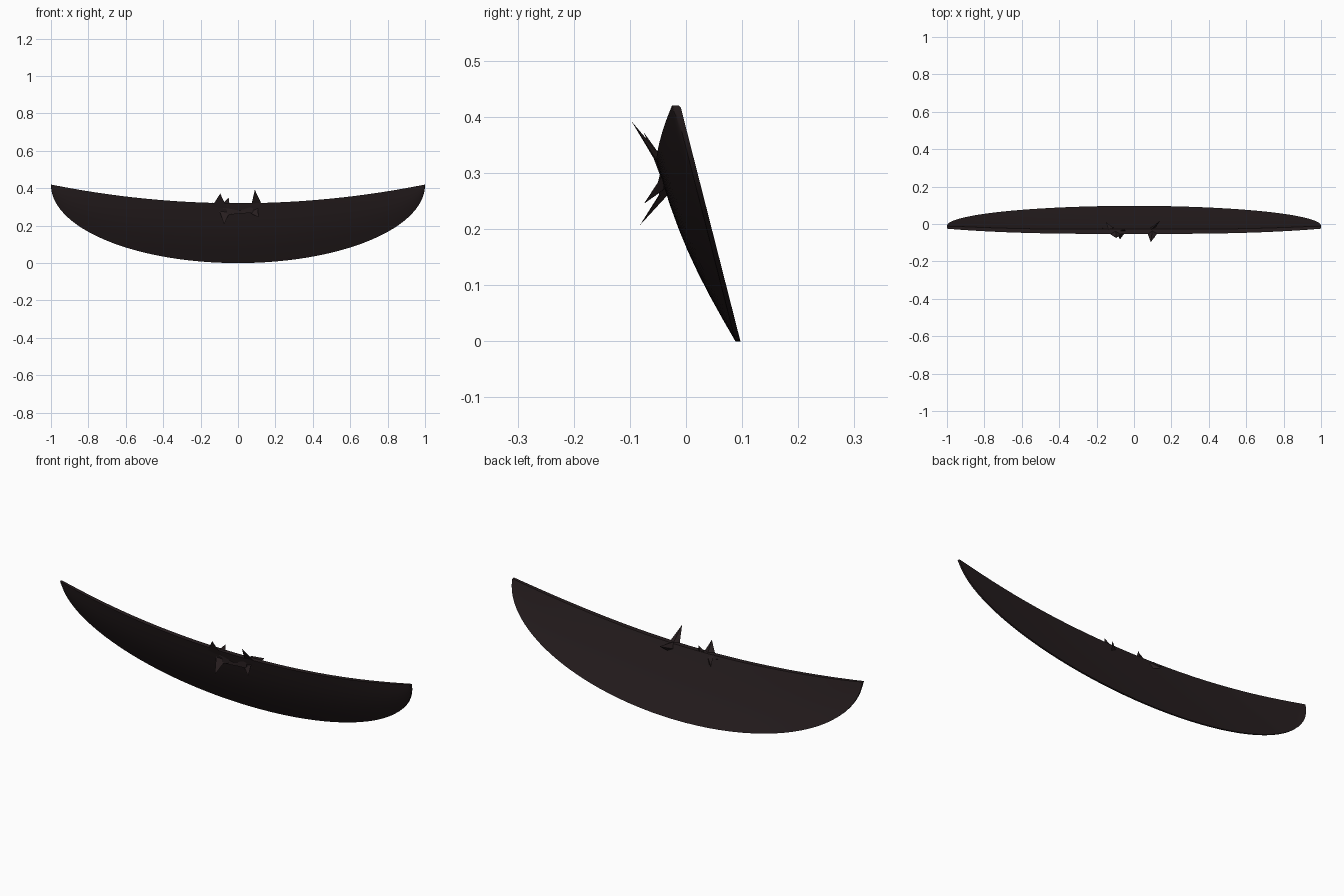
import bpy, bmesh, math
from mathutils import Vector

if "Cube" in bpy.data.objects:
    bpy.data.objects.remove(bpy.data.objects["Cube"])

mat = bpy.data.materials.new("dark_brown")
mat.diffuse_color = (0.02, 0.013, 0.014, 1)
mat.use_nodes = True
mat.node_tree.nodes["Principled BSDF"].inputs["Base Color"].default_value = mat.diffuse_color


def finish(bm, name):
    bmesh.ops.remove_doubles(bm, verts=bm.verts, dist=0.0003)
    bmesh.ops.recalc_face_normals(bm, faces=bm.faces)
    me = bpy.data.meshes.new(name)
    bm.to_mesh(me)
    bm.free()
    ob = bpy.data.objects.new(name, me)
    me.materials.append(mat)
    bpy.context.collection.objects.link(ob)
    return ob


# Crescent blade: closed cross-section rings swept along x
def ring(t, n=8):
    x = math.sin(t)
    zb = 0.417 * (1 - math.cos(t))
    zt = 0.32 + 0.1 * x * x
    yb = 0.097 - 0.255 * zb
    yt = -0.053 + 0.028 * abs(x) ** 3
    thick = 0.012 + 0.013 * math.cos(t)
    span = (zt - zb) / 0.32
    front, back = [], []
    for i in range(n + 1):
        v = i / n
        z = zb + (zt - zb) * v
        bulge = 0.014 * math.sin(math.pi * v) * span
        front.append((x, (yb - 0.009) * (1 - v) + yt * v - bulge, z))
        back.append((x, yb * (1 - v) + (yt + thick) * v - bulge * 0.4, z))
    return front + back[::-1]


bm = bmesh.new()
steps = 48
rings = [[bm.verts.new(p) for p in ring(math.pi * (k / steps - 0.5))] for k in range(steps + 1)]
for a, b in zip(rings, rings[1:]):
    for i in range(len(a)):
        j = (i + 1) % len(a)
        bm.faces.new((a[i], a[j], b[j], b[i]))
bm.faces.new(rings[0])
bm.faces.new(rings[-1][::-1])
blade = finish(bm, "crescent_blade")
bpy.context.view_layer.objects.active = blade
blade.select_set(True)
bpy.ops.object.shade_smooth_by_angle(angle=math.radians(35))


# Jagged shards: flat-sided spikes from a triangular base to a tip
def shard(bm, base, tip, width):
    base, tip = Vector(base), Vector(tip)
    d = (tip - base).normalized()
    side = d.cross(Vector((0, 1, 0))).normalized()
    up = side.cross(d)
    vs = [bm.verts.new(base + side * width), bm.verts.new(base - side * width),
          bm.verts.new(base + up * width * 0.5)]
    top = bm.verts.new(tip)
    bm.faces.new(vs)
    for i in range(3):
        bm.faces.new((vs[i], vs[(i + 1) % 3], top))


clusters = {
    "left_shards": [((-0.09, -0.04, 0.29), (-0.18, -0.02, 0.315), 0.02),
                    ((-0.10, -0.045, 0.295), (-0.095, -0.075, 0.372), 0.042),
                    ((-0.07, -0.045, 0.29), (-0.05, -0.03, 0.35), 0.03),
                    ((-0.07, -0.035, 0.28), (-0.075, -0.082, 0.207), 0.03),
                    ((-0.12, -0.03, 0.30), (-0.15, 0.01, 0.28), 0.03)],
    "right_shards": [((0.10, -0.04, 0.30), (0.09, -0.097, 0.392), 0.032),
                     ((0.09, -0.04, 0.29), (0.175, -0.03, 0.312), 0.022),
                     ((0.08, -0.035, 0.29), (0.11, -0.075, 0.245), 0.03),
                     ((0.10, -0.03, 0.30), (0.14, 0.018, 0.31), 0.03)],
    "middle_shards": [((-0.06, -0.045, 0.275), (0.06, -0.052, 0.27), 0.018),
                      ((0.08, -0.045, 0.285), (-0.04, -0.055, 0.265), 0.018)],
}
for name, shards in clusters.items():
    bm = bmesh.new()
    for s in shards:
        shard(bm, *s)
    finish(bm, name)
